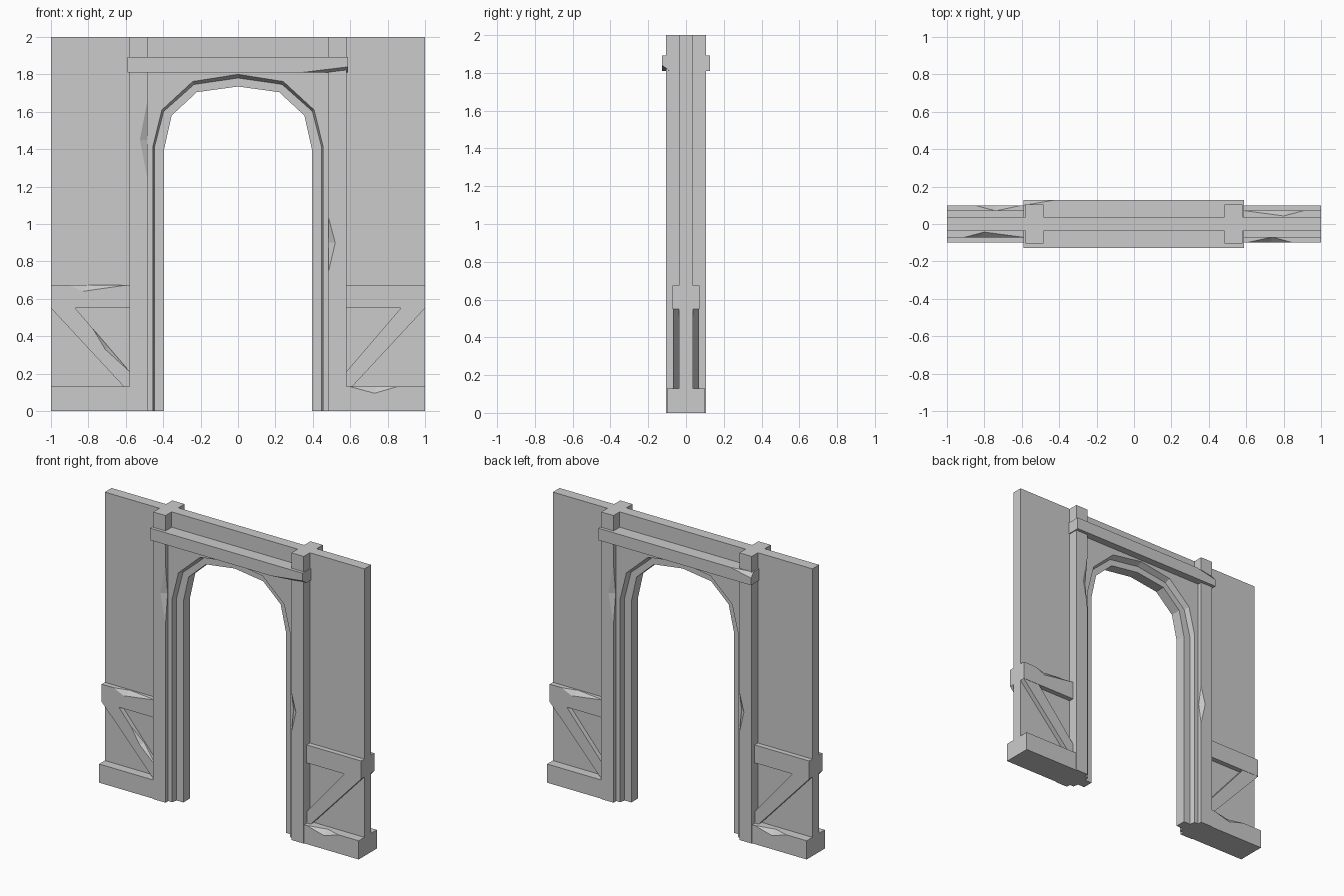
import bpy, bmesh, math
from mathutils import Vector

if "Cube" in bpy.data.objects:
    bpy.data.objects.remove(bpy.data.objects["Cube"])


def finish(name, bm):
    bmesh.ops.recalc_face_normals(bm, faces=bm.faces)
    me = bpy.data.meshes.new(name)
    bm.to_mesh(me)
    bm.free()
    ob = bpy.data.objects.new(name, me)
    bpy.context.collection.objects.link(ob)
    return ob


def prism(name, front, y0, y1, back=None):
    """Outline in x,z run from y0 to y1; back may be a slightly different outline."""
    bm = bmesh.new()
    a = [bm.verts.new((x, y0, z)) for x, z in front]
    b = [bm.verts.new((x, y1, z)) for x, z in (back or front)]
    bm.faces.new(a)
    bm.faces.new(b[::-1])
    for i in range(len(a)):
        j = (i + 1) % len(a)
        bm.faces.new((a[i], b[i], b[j], a[j]))
    return finish(name, bm)


def block(name, x0, x1, y, z0, z1):
    return prism(name, [(x0, z0), (x1, z0), (x1, z1), (x0, z1)], -y, y)


def chip(ob, a, b, p, q):
    """Cut a sliver from edge a-b, reaching p on one face and q on the other."""
    a, b, p, q = map(Vector, (a, b, p, q))
    mid = (a + b) / 2
    out = mid + (mid - (p + q) / 2) * 1.5
    bm = bmesh.new()
    for v in (a, b, p, q, out):
        bm.verts.new(v)
    bmesh.ops.convex_hull(bm, input=bm.verts)
    cutter = finish("chip_cutter", bm)
    cutter.hide_render = True
    m = ob.modifiers.new("chip", 'BOOLEAN')
    m.operation, m.solver, m.object = 'DIFFERENCE', 'EXACT', cutter
    dg = bpy.context.evaluated_depsgraph_get()
    me = bpy.data.meshes.new_from_object(ob.evaluated_get(dg))
    ob.modifiers.clear()
    ob.data = me
    bpy.data.objects.remove(cutter)


def turned(ob, name):
    """Copy turned half a turn about the vertical axis."""
    c = bpy.data.objects.new(name, ob.data)
    c.rotation_euler.z = math.pi
    bpy.context.collection.objects.link(c)


def arch(half):
    return half + [(-x, z) for x, z in half[-2::-1]]


inner = arch([(-.395, 0), (-.395, 1.40), (-.355, 1.58), (-.22, 1.705), (0, 1.735)])
step_in = arch([(-.445, 0), (-.445, 1.41), (-.396, 1.60), (-.235, 1.743), (0, 1.777)])
step_out = arch([(-.455, 0), (-.455, 1.415), (-.407, 1.61), (-.242, 1.762), (0, 1.80)])

# wall panel with arched opening
prism("wall", [(-1, 0)] + inner + [(1, 0), (1, 2), (-1, 2)], -.037, .037)

# raised arch surround between the posts, on both faces
rim_l, rim_r = [(-.5, 0)], [(.5, 0), (.5, 1.85), (-.5, 1.85)]
surround = prism("arch_surround_front", rim_l + step_out + rim_r, -.075, -.03,
                 rim_l + step_in + rim_r)
turned(surround, "arch_surround_back")

# posts with worn inner edges
post = block("post_left", -.58, -.485, .105, 0, 2)
chip(post, (-.485, -.105, 1.245), (-.485, -.105, 1.655), (-.525, -.105, 1.45), (-.485, -.082, 1.45))
chip(post, (-.485, .105, .75), (-.485, .105, 1.03), (-.52, .105, .9), (-.485, .08, .9))
turned(post, "post_right")

# lintel beam across the posts
lintel = block("lintel", -.59, .587, .127, 1.81, 1.893)
chip(lintel, (.34, -.127, 1.81), (.7, -.127, 1.81), (.587, -.127, 1.84), (.587, -.085, 1.81))
chip(lintel, (-.43, .127, 1.893), (-.7, .127, 1.893), (-.59, .127, 1.86), (-.59, .10, 1.893))

# middle rails
rail = block("rail_left", -1, -.57, .072, .55, .675)
chip(rail, (-.91, -.072, .675), (-.585, -.072, .675), (-.83, -.072, .64), (-.8, -.043, .675))
turned(rail, "rail_right")

# base boards
base = block("base_board_right", .57, 1, .1, 0, .13)
chip(base, (.60, -.1, .13), (.85, -.1, .13), (.73, -.1, .095), (.74, -.07, .13))
turned(base, "base_board_left")

# diagonal braces
outline = [(-1, .55), (-.87, .55), (-.57, .20), (-.57, .13), (-.61, .13)]
brace = prism("brace_left", outline, -.07, .07)
prism("brace_right", [(-x, z) for x, z in outline], -.07, .07)
chip(brace, (-.775, -.07, .439), (-.58, -.07, .2117), (-.71, -.07, .33), (-.69, -.045, .34))
